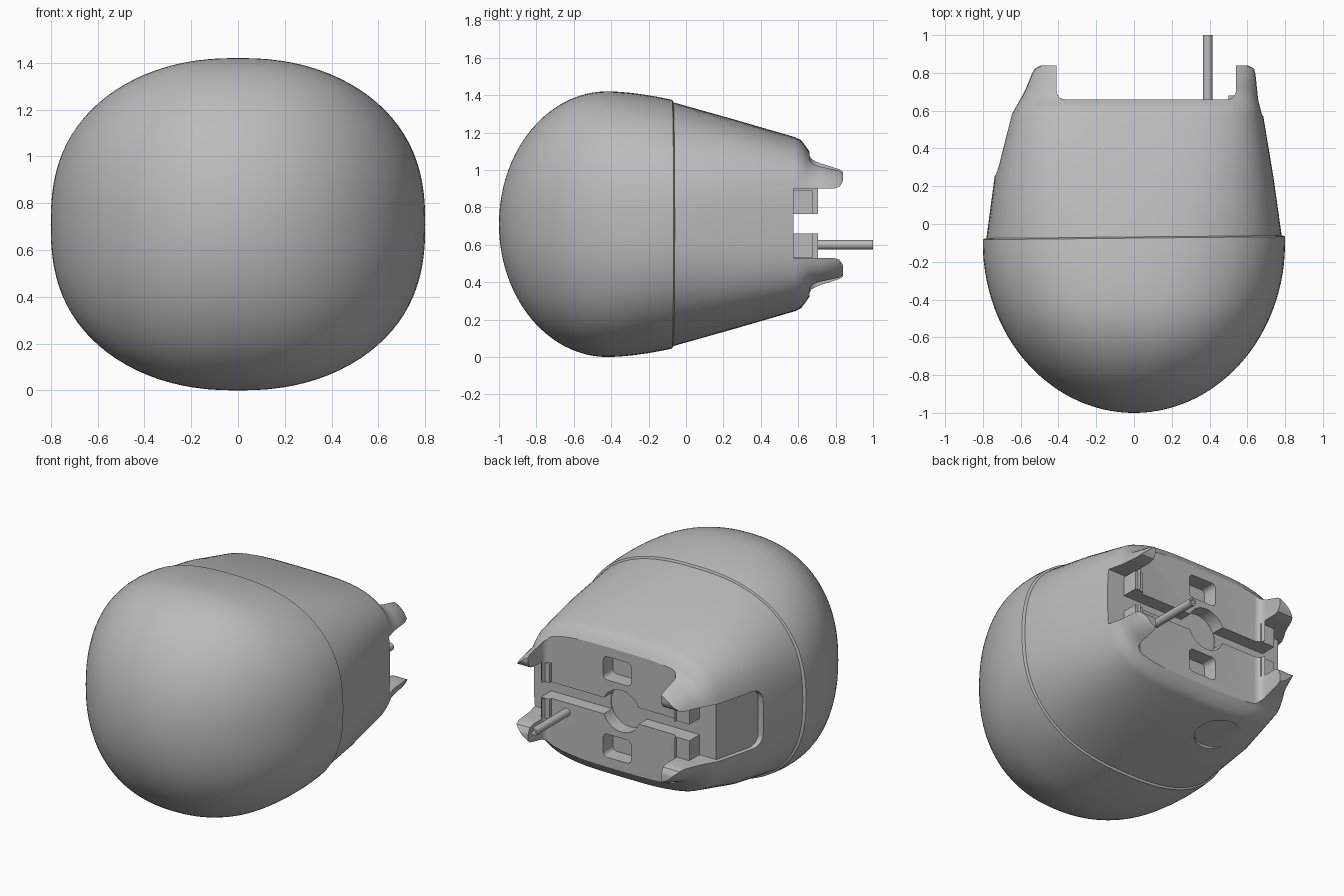
import bpy, bmesh, math

if "Cube" in bpy.data.objects:
    bpy.data.objects.remove(bpy.data.objects["Cube"])

MID = 0.71   # height of the centre line
SEGS = 96

grey = bpy.data.materials.new("plain_grey")
grey.use_nodes = True
grey.diffuse_color = (0.5, 0.5, 0.5, 1)
grey.node_tree.nodes["Principled BSDF"].inputs["Base Color"].default_value = (0.5, 0.5, 0.5, 1)


def finish(name, bm):
    bmesh.ops.recalc_face_normals(bm, faces=bm.faces)
    mesh = bpy.data.meshes.new(name)
    bm.to_mesh(mesh)
    bm.free()
    ob = bpy.data.objects.new(name, mesh)
    bpy.context.collection.objects.link(ob)
    mesh.materials.append(grey)
    return ob


def loft(name, sections):
    """Skin superellipse sections (y, centre x, half width, half height, power)."""
    bm = bmesh.new()
    rings = []
    for y, cx, a, b, n in sections:
        ring = []
        for i in range(SEGS):
            t = math.tau * i / SEGS
            c, s = math.cos(t), math.sin(t)
            x = cx + a * math.copysign(abs(c) ** (2 / n), c)
            z = MID + b * math.copysign(abs(s) ** (2 / n), s)
            skew = 0.01 * x if abs(y) < 0.2 else 0
            ring.append(bm.verts.new((x, y + skew, z)))
        rings.append(ring)
    for r0, r1 in zip(rings, rings[1:]):
        for i in range(SEGS):
            j = (i + 1) % SEGS
            bm.faces.new((r0[i], r0[j], r1[j], r1[i]))
    bm.faces.new(rings[0])
    bm.faces.new(rings[-1])
    return finish(name, bm)


def prism(name, points, lower, upper):
    """Join two copies of a 2D outline, each placed by its own mapping."""
    bm = bmesh.new()
    p = [bm.verts.new(lower(u, v)) for u, v in points]
    q = [bm.verts.new(upper(u, v)) for u, v in points]
    bm.faces.new(p)
    bm.faces.new(q)
    for i in range(len(p)):
        j = (i + 1) % len(p)
        bm.faces.new((p[i], p[j], q[j], q[i]))
    return finish(name, bm)


def rounded(u0, u1, v0, v1, r, steps=6):
    """Rounded rectangle outline."""
    pts = []
    corners = ((u1 - r, v1 - r), (u0 + r, v1 - r), (u0 + r, v0 + r), (u1 - r, v0 + r))
    for k, (u, v) in enumerate(corners):
        for i in range(steps + 1):
            t = math.pi / 2 * (k + i / steps)
            pts.append((u + r * math.cos(t), v + r * math.sin(t)))
    return pts


def along_x(points, x0, x1, name="cutter"):
    return prism(name, points, lambda y, z: (x0, y, z), lambda y, z: (x1, y, z))


def along_y(points, y0, y1, name="cutter"):
    return prism(name, points, lambda x, z: (x, y0, z), lambda x, z: (x, y1, z))


def along_z(points, z0, z1, name="cutter"):
    return prism(name, points, lambda x, y: (x, y, z0), lambda x, y: (x, y, z1))


def carve(target, cutter):
    mod = target.modifiers.new("carve", "BOOLEAN")
    mod.operation = "DIFFERENCE"
    mod.solver = "EXACT"
    mod.object = cutter
    bpy.context.view_layer.objects.active = target
    bpy.ops.object.modifier_apply(modifier=mod.name)
    bpy.data.objects.remove(cutter)


# Domed front shell, ending in a small rounded lip at the seam
sections = []
for i in range(1, 41):
    f = i / 40
    y = -1 + 0.925 * (1 - math.cos(f * math.pi / 2))
    a = 0.8 * math.sqrt(max(0, 1 - ((y + 0.1) / 0.9) ** 2))
    if y < -0.42:
        b = 0.71 * math.sqrt(1 - ((y + 0.42) / 0.58) ** 2)
    else:
        b = 0.71 - 0.045 * ((y + 0.42) / 0.345) ** 1.7
    sections.append((y, 0, a, b, 2 + 0.45 * f))
sections.append((-0.068, 0, 0.788, 0.652, 2.45))
dome = loft("front_dome", sections)

# Tapered rear body, continued far enough to leave the four prongs
body = loft("rear_body", [
    (-0.12, 0, 0.782, 0.66, 2.45),
    (-0.07, 0, 0.782, 0.652, 2.5),
    (0.25, 0, 0.738, 0.562, 3),
    (0.58, 0.015, 0.668, 0.466, 3.6),
    (0.615, 0.02, 0.655, 0.45, 3.6),
    (0.645, 0.025, 0.645, 0.41, 3.6),
    (0.67, 0.03, 0.637, 0.372, 3.8),
    (0.72, 0.04, 0.622, 0.352, 4),
    (0.82, 0.055, 0.6, 0.328, 4),
    (0.84, 0.055, 0.585, 0.318, 4)])

# Space between left and right prongs
carve(body, along_z(rounded(-0.41, 0.54, 0.66, 1.2, 0.045), -0.5, 2))
# Gap between upper and lower prongs on both sides, flared at the tips
flare = [(0.575, 0.53), (0.79, 0.53), (0.82, 0.52), (0.837, 0.495), (0.845, 0.46), (0.95, 0.46)]
gap = flare + [(y, 2 * 0.715 - z) for y, z in reversed(flare)]
for x0, x1 in ((-1.2, -0.41), (0.54, 1.2)):
    carve(body, along_x(gap, x0, x1))
# Cross channel, round socket and two pockets in the back face
carve(body, along_x([(0.575, 0.66), (0.9, 0.66), (0.9, 0.765), (0.575, 0.765)], -1.2, 1.2))
circle = [(math.cos(math.tau * i / 40), math.sin(math.tau * i / 40)) for i in range(40)]
carve(body, along_y([(0.135 * c, MID + 0.135 * s) for c, s in circle], 0.57, 0.9))
for z in (0.46, 0.96):
    carve(body, along_y(rounded(-0.07, 0.13, z - 0.075, z + 0.075, 0.03), 0.56, 0.9))
# Sunken grip panel on the right side, following the taper
carve(body, prism("cutter", rounded(0.26, 0.8, 0.53, 0.9, 0.07),
                  lambda y, z: (-0.695 + 0.25 * (y - 0.27), y, z),
                  lambda y, z: (-1.1, y, z)))
# Shallow round dish underneath
carve(body, prism("cutter", [(-0.28 + 0.14 * c, 0.42 + 0.12 * s) for c, s in circle],
                  lambda x, y: (x, y, -0.2),
                  lambda x, y: (x, y, MID - 0.485 + 0.29 * (y - 0.42))))

# Small stop blocks at the ends of the channel
blocks = []
for side, x0, x1 in (("right", -0.5, -0.4), ("left", 0.5, 0.56)):
    for level, z0, z1 in (("lower", 0.531, 0.66), ("upper", 0.765, 0.889)):
        outline = [(0.55, z0), (0.68, z0), (0.68, z1), (0.55, z1)]
        blocks.append(along_x(outline, x0, x1, f"{level}_{side}_block"))

# Thin hollow-ended rod sticking out of the back
rod = along_y([(0.39 + 0.025 * c, 0.6 + 0.025 * s) for c, s in circle], 0.58, 1.0, "back_rod")
carve(rod, along_y([(0.39 + 0.014 * c, 0.6 + 0.014 * s) for c, s in circle], 0.94, 1.1))

# Smooth shading with crisp edges
bpy.ops.object.select_all(action="DESELECT")
for ob in [dome, body, rod] + blocks:
    ob.select_set(True)
bpy.context.view_layer.objects.active = body
bpy.ops.object.shade_smooth_by_angle(angle=math.radians(32))
